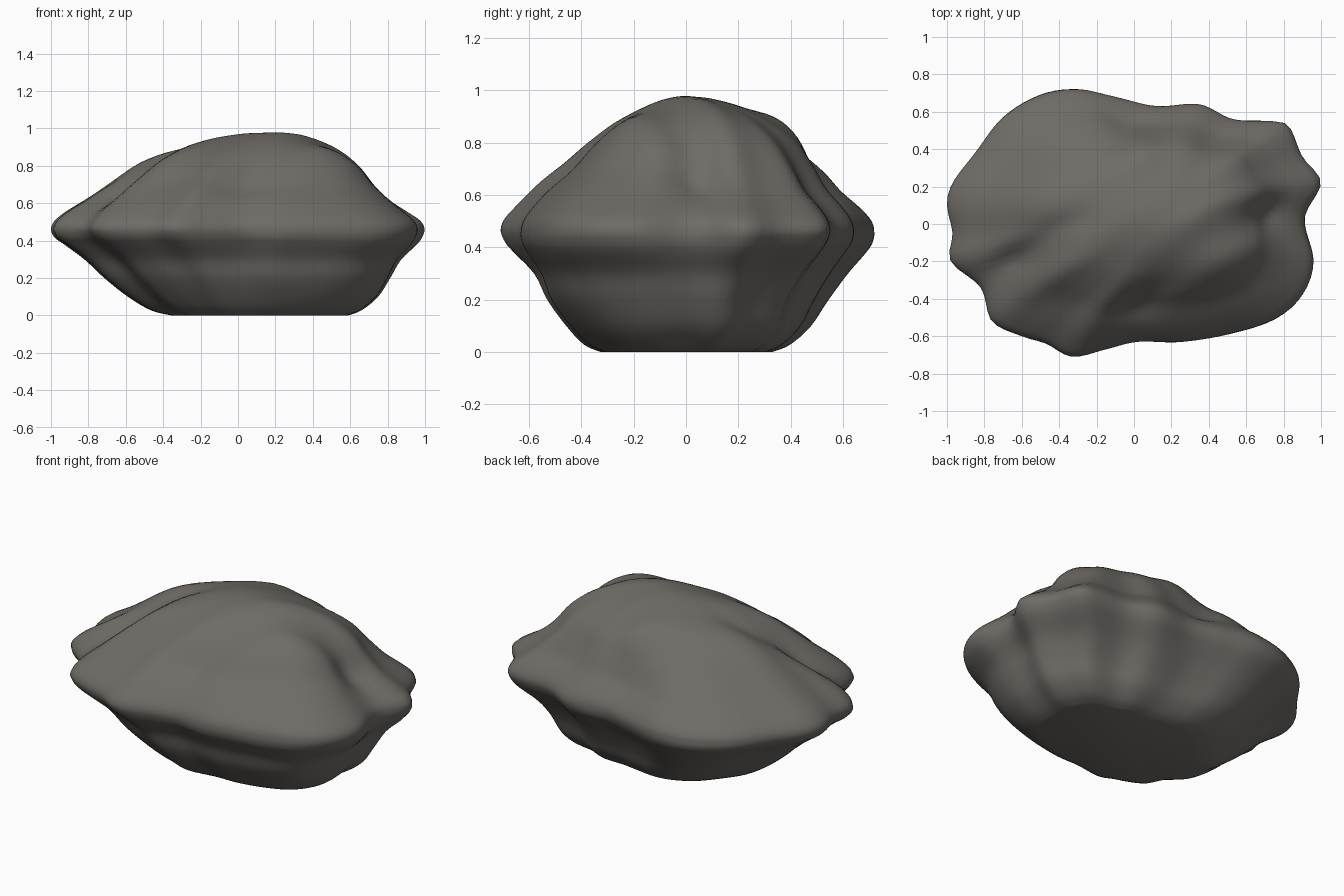
import bpy, math
from mathutils import Vector

if "Cube" in bpy.data.objects:
    bpy.data.objects.remove(bpy.data.objects["Cube"])

SEG, SUB = 128, 4

# Plan outline at the widest belt (x, y), counter-clockwise
OUTLINE = [(.91, .03), (1, .22), (.90, .36), (.83, .52), (.74, .55), (.53, .56), (.35, .64),
           (.12, .63), (-.1, .68), (-.3, .72), (-.5, .69), (-.7, .57), (-.85, .38), (-.97, .22),
           (-1, .1), (-.97, -.05), (-.98, -.2), (-.82, -.34), (-.76, -.52), (-.6, -.6),
           (-.47, -.64), (-.33, -.71), (-.15, -.67), (.02, -.63), (.25, -.63), (.5, -.59),
           (.75, -.51), (.9, -.38), (.96, -.2)]

# Levels: height, plan scale, centre x, centre y, blend towards plain ellipse
LEVELS = [(.003, .48, .12, 0, .4), (.03, .57, .10, 0, .35), (.10, .67, .08, 0, .3),
          (.20, .76, .045, -.01, .2), (.30, .84, .02, 0, .1), (.38, .935, .01, 0, 0),
          (.42, .98, 0, 0, 0), (.465, 1, 0, 0, 0), (.51, .98, 0, 0, 0), (.56, .92, 0, 0, .05),
          (.62, .83, .01, 0, .1), (.70, .72, .03, .02, .2), (.80, .60, .07, .03, .4),
          (.88, .455, .10, .03, .6), (.94, .27, .11, .03, .9), (.97, .11, .11, .03, 1),
          (.977, .02, .10, .03, 1)]


def spline(p0, p1, p2, p3, t):
    return tuple(.5 * (2 * b + (c - a) * t + (2 * a - 5 * b + 4 * c - d) * t * t
                       + (3 * b - a - 3 * c + d) * t ** 3)
                 for a, b, c, d in zip(p0, p1, p2, p3))


# Diagonal folds: across-position, width, depth, along-centre, along-spread
FOLDS = [(-.34, .09, .05, .62, .25), (-.36, .09, .03, -.12, .25),    # main groove
         (.19, .07, .05, -.62, .35),                                 # left groove
         (.45, .09, .05, .2, .2),                                    # back dent
         (.02, .09, -.04, -.5, .3), (-.15, .08, -.02, .35, .3),      # ridges
         (.30, .10, -.03, .32, .25), (.36, .12, -.02, -.4, .3),
         (-.42, .12, -.03, .3, .25), (-.33, .1, -.02, -.45, .15)]


def fold(x, y):
    u, v = -.54 * x + .84 * y, .84 * x + .54 * y
    return sum(d * math.exp(-((u - c) / w) ** 2 - ((v - vc) / vs) ** 2)
               for c, w, d, vc, vs in FOLDS)


# Swellings of the lower belly: direction in degrees, spread, size
BELLY = [(-42, 22, .04), (-75, 12, .03), (128, 25, .04), (0, 12, .05), (75, 12, .03),
         (-150, 14, -.03), (-118, 7, -.03), (38, 10, -.02)]


def belly(a):
    deg = math.degrees(a)
    return sum(k * math.exp(-(((deg - c + 180) % 360 - 180) / w) ** 2) for c, w, k in BELLY)


n = len(OUTLINE)
dense = []
for i in range(n):
    for k in range(16):
        dense.append(spline(*[OUTLINE[(i + j) % n] for j in (-1, 0, 1, 2)], k / 16))
polar = sorted((math.atan2(y, x) % math.tau, math.hypot(x, y)) for x, y in dense)


def radius(a):
    prev = (polar[-1][0] - math.tau, polar[-1][1])
    for cur in polar + [(polar[0][0] + math.tau, polar[0][1])]:
        if cur[0] >= a:
            t = (a - prev[0]) / max(cur[0] - prev[0], 1e-9)
            return prev[1] + (cur[1] - prev[1]) * t
        prev = cur
    return prev[1]


angles = [math.tau * i / SEG for i in range(SEG)]
radii = [radius(a) for a in angles]
ellipse = [1 / math.hypot(math.cos(a) / .98, math.sin(a) / .67) for a in angles]

rows = []
last = len(LEVELS) - 1
for i in range(last):
    for k in range(SUB):
        rows.append(spline(*[LEVELS[min(max(i + j, 0), last)] for j in (-1, 0, 1, 2)], k / SUB))
rows.append(LEVELS[-1])

verts, faces = [], []
for z, s, cx, cy, b in rows:
    for a, r, e in zip(angles, radii, ellipse):
        rr = s * (r * (1 - b) + e * b)
        x, y = cx + rr * math.cos(a), cy + rr * math.sin(a)
        zz = z
        if z > .465:       # folds running over the top
            zz -= fold(x, y) * min(1, (z - .465) / .2)
        else:              # swellings of the underside
            f = 1 + 1.2 * belly(a) * math.sin(math.pi * max(z, 0) / .465)
            x, y = cx + (x - cx) * f, cy + (y - cy) * f
        verts.append(Vector((x, y, zz)))

for r in range(len(rows) - 1):
    for i in range(SEG):
        j = (i + 1) % SEG
        faces.append((r * SEG + i, r * SEG + j, (r + 1) * SEG + j, (r + 1) * SEG + i))
faces.append(tuple(reversed(range(SEG))))
faces.append(tuple(range((len(rows) - 1) * SEG, len(rows) * SEG)))

# Stand on the floor
low = min(v.z for v in verts)
mesh = bpy.data.meshes.new("rock")
mesh.from_pydata([(v.x, v.y, v.z - low) for v in verts], [], faces)
rock = bpy.data.objects.new("rock", mesh)
bpy.context.collection.objects.link(rock)

mat = bpy.data.materials.new("dark_stone")
mat.diffuse_color = (.16, .15, .135, 1)
mat.use_nodes = True
mat.node_tree.nodes["Principled BSDF"].inputs["Base Color"].default_value = mat.diffuse_color
mesh.materials.append(mat)

bpy.context.view_layer.objects.active = rock
rock.select_set(True)
bpy.ops.object.shade_smooth_by_angle(angle=math.radians(40))
